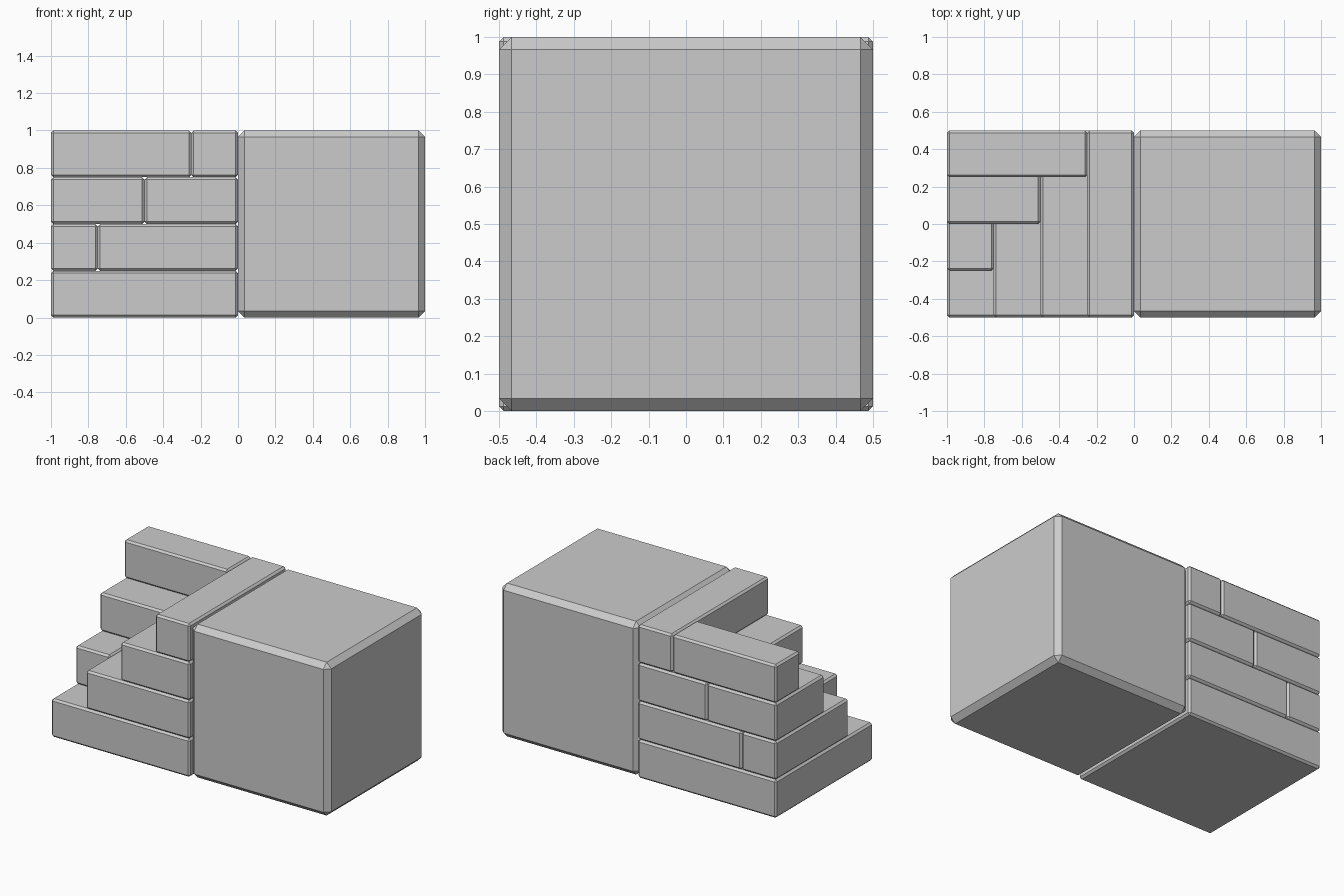
import bpy
import bmesh

if "Cube" in bpy.data.objects:
    bpy.data.objects.remove(bpy.data.objects["Cube"])


def block(name, lo, hi, bevel):
    """Chamfered box spanning the corners lo..hi."""
    bm = bmesh.new()
    bmesh.ops.create_cube(bm, size=1)
    for v in bm.verts:
        v.co = [(a + b) / 2 + c * (b - a) for a, b, c in zip(lo, hi, v.co)]
    bmesh.ops.bevel(bm, geom=bm.edges[:], offset=bevel, offset_type='OFFSET',
                    segments=1, profile=0.5, affect='EDGES')
    mesh = bpy.data.meshes.new(name)
    bm.to_mesh(mesh)
    bm.free()
    obj = bpy.data.objects.new(name, mesh)
    bpy.context.collection.objects.link(obj)
    return obj


# Large solid cube
block("solid_cube", (0, -0.5, 0), (1, 0.5, 1), 0.034)

# Inner-corner stairs: a full base slab, then two bricks per step
STEP = 0.25
CHAMFER = 0.0125
block("stair_base", (-1, -0.5, 0), (0, 0.5, STEP), CHAMFER)
for i in range(1, 4):
    x = -1 + i * STEP
    y = -0.5 + i * STEP
    z0, z1 = i * STEP, (i + 1) * STEP
    block(f"side_step_{i}", (x, -0.5, z0), (0, 0.5, z1), CHAMFER)
    block(f"back_step_{i}", (-1, y, z0), (x, 0.5, z1), CHAMFER)
